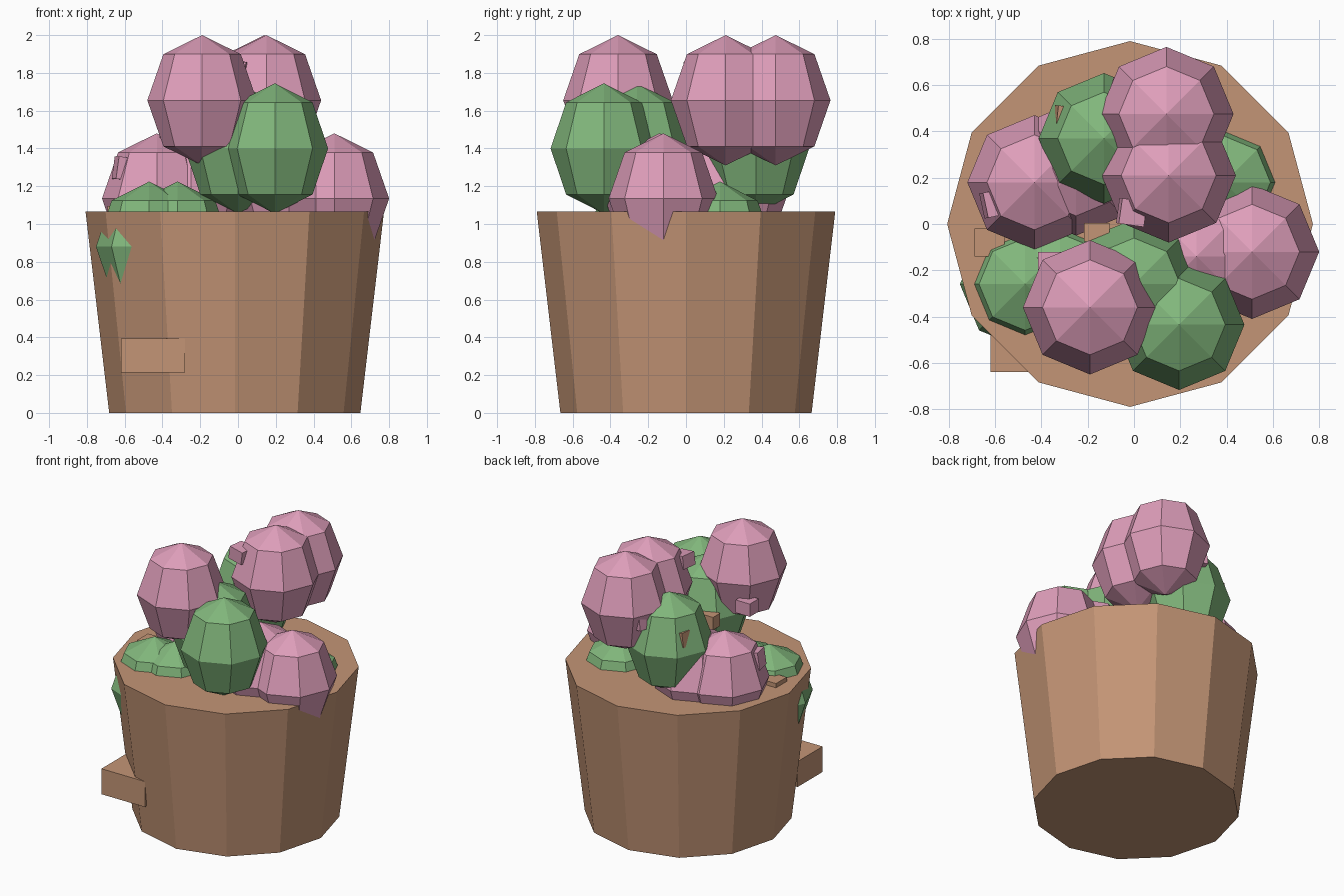
import bpy
from math import radians

cube = bpy.data.objects.get("Cube")
if cube:
    bpy.data.objects.remove(cube, do_unlink=True)


def material(name, rgb):
    mat = bpy.data.materials.new(name)
    mat.use_nodes = True
    mat.diffuse_color = (*rgb, 1)
    mat.node_tree.nodes["Principled BSDF"].inputs["Base Color"].default_value = (*rgb, 1)
    return mat


BROWN = material("terracotta brown", (0.55, 0.30, 0.18))
PINK = material("blossom pink", (0.73, 0.34, 0.49))
GREEN = material("leaf green", (0.22, 0.47, 0.20))


def finish(name, mat):
    obj = bpy.context.object
    obj.name = name
    obj.data.materials.append(mat)
    return obj


def ball(name, mat, x, y, top, radius=0.29):
    """Low-poly bloom, taller than wide, placed by the height of its tip."""
    height = 0.345
    bpy.ops.mesh.primitive_uv_sphere_add(segments=8, ring_count=4, radius=1,
                                         location=(x, y, top - height))
    finish(name, mat).scale = (radius, radius, height)


def block(name, mat, location, size, turn=(0, 0, 0)):
    bpy.ops.mesh.primitive_cube_add(size=1, location=location,
                                    rotation=[radians(a) for a in turn])
    finish(name, mat).scale = size


# Tapered twelve-sided pot, filled to the rim
bpy.ops.mesh.primitive_cone_add(vertices=12, radius1=0.665, radius2=0.79, depth=1.065,
                                location=(-0.017, 0, 0.5325))
finish("pot", BROWN)

# Tall and low pink blooms
for i, (x, y, top) in enumerate([(-0.19, -0.36, 2.0), (0.15, 0.21, 2.0), (0.14, 0.475, 2.0),
                                 (-0.43, 0.18, 1.48), (-0.25, 0.24, 1.48),
                                 (0.51, -0.12, 1.48), (0.27, -0.14, 1.48)]):
    ball(f"pink_bloom_{i + 1}", PINK, x, y, top)

# Tall and low green leaf clumps
for i, (x, y, top) in enumerate([(0.195, -0.435, 1.745), (0.0, -0.26, 1.745),
                                 (-0.13, 0.37, 1.745), (-0.47, -0.26, 1.225),
                                 (-0.32, -0.24, 1.225), (0.39, 0.18, 1.225)]):
    ball(f"leaf_clump_{i + 1}", GREEN, x, y, top, 0.282)

# Block on the side of the pot
block("pot_block", BROWN, (-0.45, -0.5, 0.305), (0.34, 0.28, 0.18))

# Small buds and chips among the blooms
block("pink_bud_left", PINK, (-0.62, 0.085, 1.295), (0.06, 0.11, 0.12), (0, 8, 12))
block("pink_bud_middle", PINK, (-0.01, 0.05, 1.82), (0.11, 0.11, 0.09), (0, 8, -8))
block("pink_bud_front", PINK, (-0.36, -0.17, 1.5), (0.11, 0.1, 0.09))
block("pink_bud_back", PINK, (-0.07, 0.6, 1.6), (0.04, 0.06, 0.1), (0, 8, -15))
block("brown_chip_middle", BROWN, (-0.16, -0.035, 1.4), (0.11, 0.08, 0.09))
block("brown_chip_back", BROWN, (-0.31, 0.45, 1.5), (0.06, 0.12, 0.1), (0, 8, -6))
block("brown_chip_soil", BROWN, (-0.625, -0.08, 1.07), (0.13, 0.12, 0.05))
